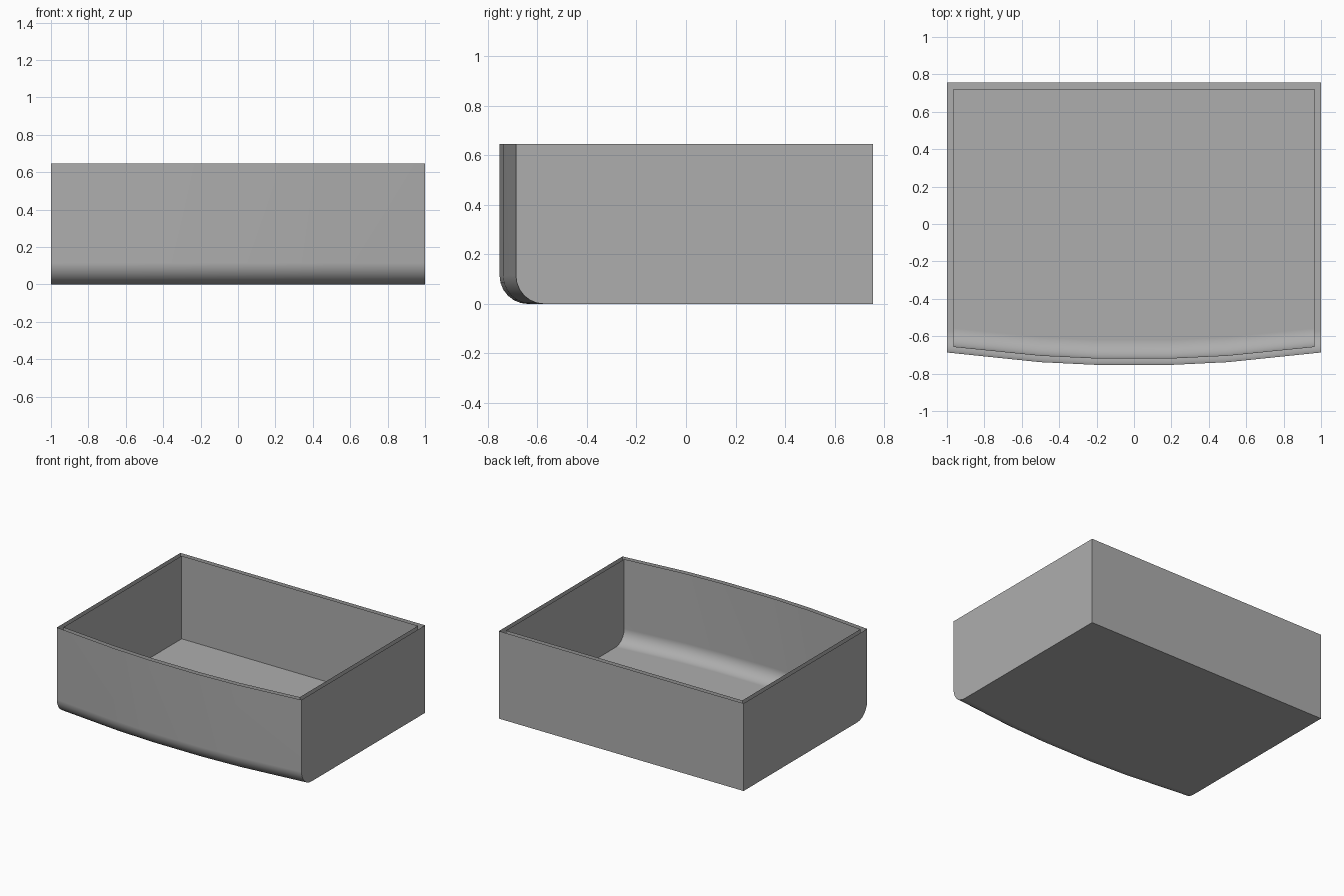
import bpy, bmesh, math

cube = bpy.data.objects.get("Cube")
if cube:
    bpy.data.objects.remove(cube, do_unlink=True)

HEIGHT, BACK, FRONT = 0.647, 0.756, -0.756
BOW, WALL, ARC_STEPS = 0.069, 0.034, 6
COLOUR = (0.42, 0.42, 0.42, 1)

grey = bpy.data.materials.new("mid_grey")
grey.use_nodes = True
grey.diffuse_color = COLOUR
grey.node_tree.nodes["Principled BSDF"].inputs["Base Color"].default_value = COLOUR


def section(bm, x, inset, radius):
    """Open side profile: back top, back bottom, rounded front bottom, front top."""
    front = FRONT + BOW * x * x + inset
    pts = [(BACK - inset, HEIGHT), (BACK - inset, inset)]
    for i in range(ARC_STEPS + 1):
        a = math.pi / 2 * i / ARC_STEPS
        pts.append((front + radius * (1 - math.sin(a)),
                    inset + radius * (1 - math.cos(a))))
    pts.append((front, HEIGHT))
    return [bm.verts.new((x, y, z)) for y, z in pts]


def shell(bm, inset, radius):
    """Loft the profile across the width, close both ends and return the faces."""
    end = 1 - inset
    rows = [section(bm, x, inset, radius) for x in (-end, -0.5, -0.2, 0.2, 0.5, end)]
    faces = [bm.faces.new(rows[0]), bm.faces.new(rows[-1])]
    for a, b in zip(rows, rows[1:]):
        for i in range(len(a) - 1):
            faces.append(bm.faces.new((a[i], a[i + 1], b[i + 1], b[i])))
    bmesh.ops.recalc_face_normals(bm, faces=faces)
    return faces


# Open box with a bowed front: an outer skin and an inner lining facing inwards
bm = bmesh.new()
shell(bm, 0.0, 0.115)
lining = shell(bm, WALL, 0.1)
bmesh.ops.reverse_faces(bm, faces=lining)

mesh = bpy.data.meshes.new("open_box")
bm.to_mesh(mesh)
bm.free()
mesh.materials.append(grey)
box = bpy.data.objects.new("open_box", mesh)
bpy.context.collection.objects.link(box)

# Smooth curves with crisp corners and flat large faces
bpy.ops.object.select_all(action="DESELECT")
box.select_set(True)
bpy.context.view_layer.objects.active = box
bpy.ops.object.shade_smooth_by_angle(angle=math.radians(30))
weighted = box.modifiers.new("flat_walls", "WEIGHTED_NORMAL")
weighted.keep_sharp = True
